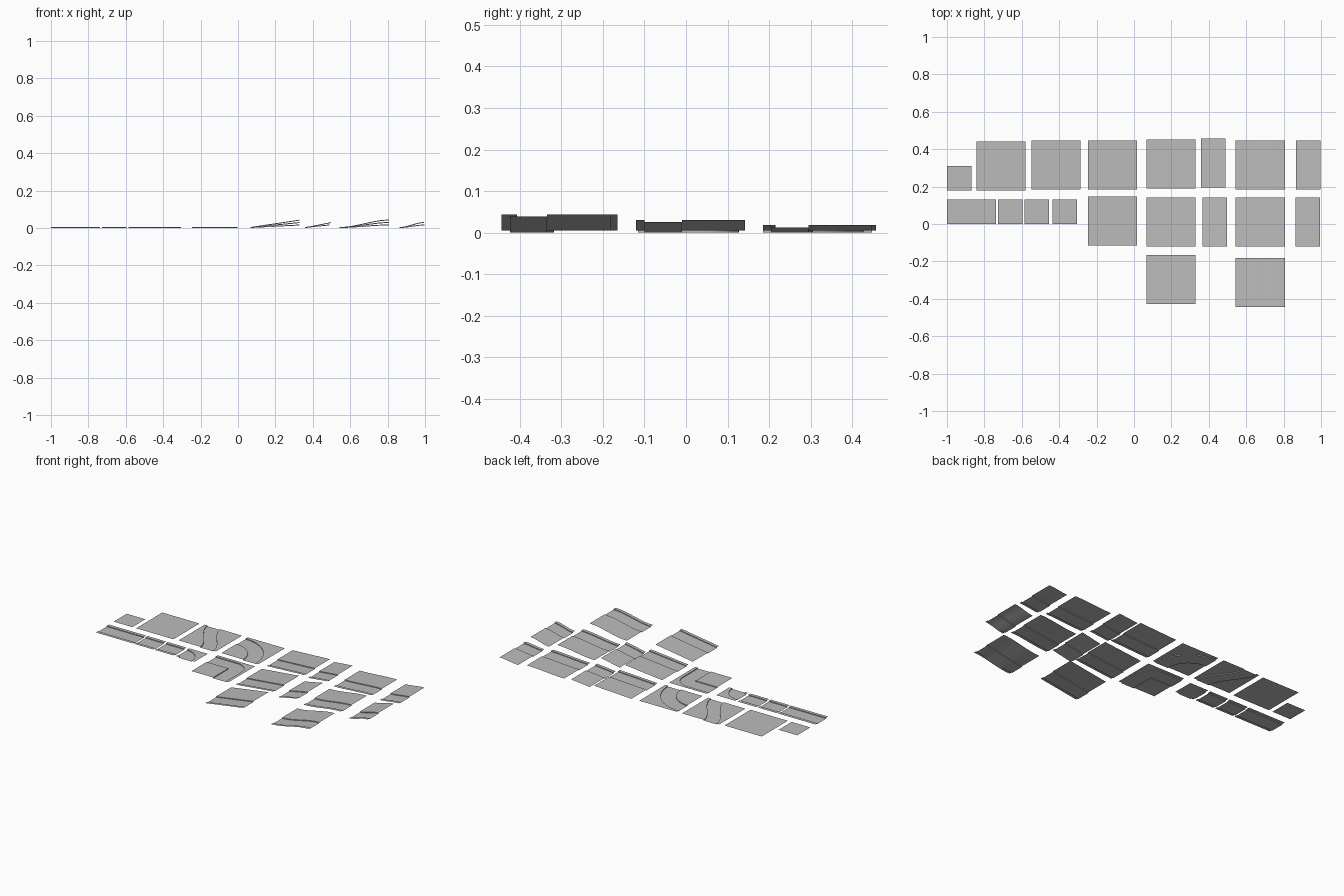
import bpy, bmesh, math

FULL, HALF = 0.262, 0.131      # tile sizes
CURB = 0.005                   # height of the raised surface above the lane
NEAR, FAR = 0.02, 0.11         # lane edges measured from a tile side

cube = bpy.data.objects.get("Cube")
if cube:
    bpy.data.objects.remove(cube, do_unlink=True)

grey = bpy.data.materials.new("plain_grey")
grey.use_nodes = True
colour = (0.5, 0.5, 0.5, 1)
grey.diffuse_color = colour
grey.node_tree.nodes["Principled BSDF"].inputs["Base Color"].default_value = colour


def sheet(name, x, y, rows):
    """Skin rows of points into one open sheet facing up."""
    bm = bmesh.new()
    grid = [[bm.verts.new(p) for p in row] for row in rows]
    for a, b in zip(grid, grid[1:]):
        for i in range(len(a) - 1):
            bm.faces.new((a[i], b[i], b[i + 1], a[i + 1]))
    bmesh.ops.remove_doubles(bm, verts=bm.verts, dist=1e-5)
    bm.normal_update()
    if sum(f.normal.z * f.calc_area() for f in bm.faces) < 0:
        bmesh.ops.reverse_faces(bm, faces=bm.faces)
    mesh = bpy.data.meshes.new(name)
    bm.to_mesh(mesh)
    bm.free()
    mesh.materials.append(grey)
    obj = bpy.data.objects.new(name, mesh)
    obj.location = (x, y, 0)
    bpy.context.collection.objects.link(obj)
    bpy.ops.object.select_all(action="DESELECT")
    obj.select_set(True)
    bpy.context.view_layer.objects.active = obj
    bpy.ops.object.shade_smooth_by_angle(angle=math.radians(30))


def section(width, a=NEAR, b=FAR):
    """Raised edge, sunken lane, raised platform."""
    return [(0, CURB), (a, CURB), (a, 0), (b, 0), (b, CURB), (width, CURB)]


def ease(t):
    return t * t * (3 - 2 * t)


def flat(name, x, y, size):
    sheet(name, x, y, [[(u, 0, CURB), (u, size, CURB)] for u in (0, size)])


def straight(name, x, y, length, width, rise=0, curved=False):
    n = 12 if curved else 1
    rows = []
    for i in range(n + 1):
        t = i / n
        lift = rise * (ease(t) if curved else t)
        rows.append([(t * length, v, z + lift) for v, z in section(width)])
    sheet(name, x, y, rows)


def shift(name, x, y, size):
    """Lane sliding from one side of the tile to the other."""
    n, rows = 16, []
    for i in range(n + 1):
        d = (size - NEAR - FAR) * (1 - ease(i / n))
        rows.append([(v, size * i / n, z) for v, z in section(size, NEAR + d, FAR + d)])
    sheet(name, x, y, rows)


def turn(name, x, y, size, inner, outer, c=0):
    """Quarter turn; c moves the arc centre in from the tile corner."""
    prof = section(size, inner, outer)
    n = 16
    rows = [[(0, v, z) for v, z in prof]]
    for i in range(n + 1):
        ang = math.pi / 2 * (1 - i / n)
        dx, dy = math.cos(ang), math.sin(ang)
        row = [(0, 0, CURB)]
        row += [(c + (r - c) * dx, c + (r - c) * dy, z) for r, z in prof[1:-1]]
        e = (size - c) / max(dx, dy)
        row.append((c + e * dx, c + e * dy, CURB))
        rows.append(row)
    rows.append([(v, 0, z) for v, z in prof])
    sheet(name, x, y, rows)


# Flat fillers
flat("small_flat_tile", -1.0, 0.18, HALF)
flat("large_flat_tile", -0.842, 0.18, FULL)

# Lane shift and large turns
shift("lane_shift_tile", -0.547, 0.185, FULL)
turn("large_round_turn", -0.246, 0.185, FULL, FULL - FAR, FULL - NEAR)
turn("large_square_turn", -0.246, -0.115, FULL, FULL - FAR, FULL - NEAR, FULL - FAR)

# Narrow lane pieces
straight("narrow_long_straight", -1.0, 0, FULL, HALF)
straight("narrow_short_straight", -0.728, 0, HALF, HALF)
straight("narrow_short_joint", -0.585, 0, HALF, HALF)
turn("narrow_turn", -0.436, 0, HALF, NEAR, FAR)

# Ramps: x, y, length, steps of rise, curved
STEP = FULL / 20
RAMPS = [
    (0.068, 0.19, FULL, 1, False), (0.357, 0.195, HALF, 1, False),
    (0.544, 0.185, FULL, 1, True), (0.867, 0.185, HALF, 1, True),
    (0.068, -0.12, FULL, 2, False), (0.367, -0.12, HALF, 2, False),
    (0.544, -0.12, FULL, 2, True), (0.864, -0.12, HALF, 2, True),
    (0.068, -0.427, FULL, 3, False), (0.544, -0.444, FULL, 3, True),
]
for x, y, length, steps, curved in RAMPS:
    size = "long" if length == FULL else "short"
    style = "curved" if curved else "straight"
    straight(f"{size}_{style}_ramp_{steps}", x, y, length, FULL, STEP * steps, curved)
